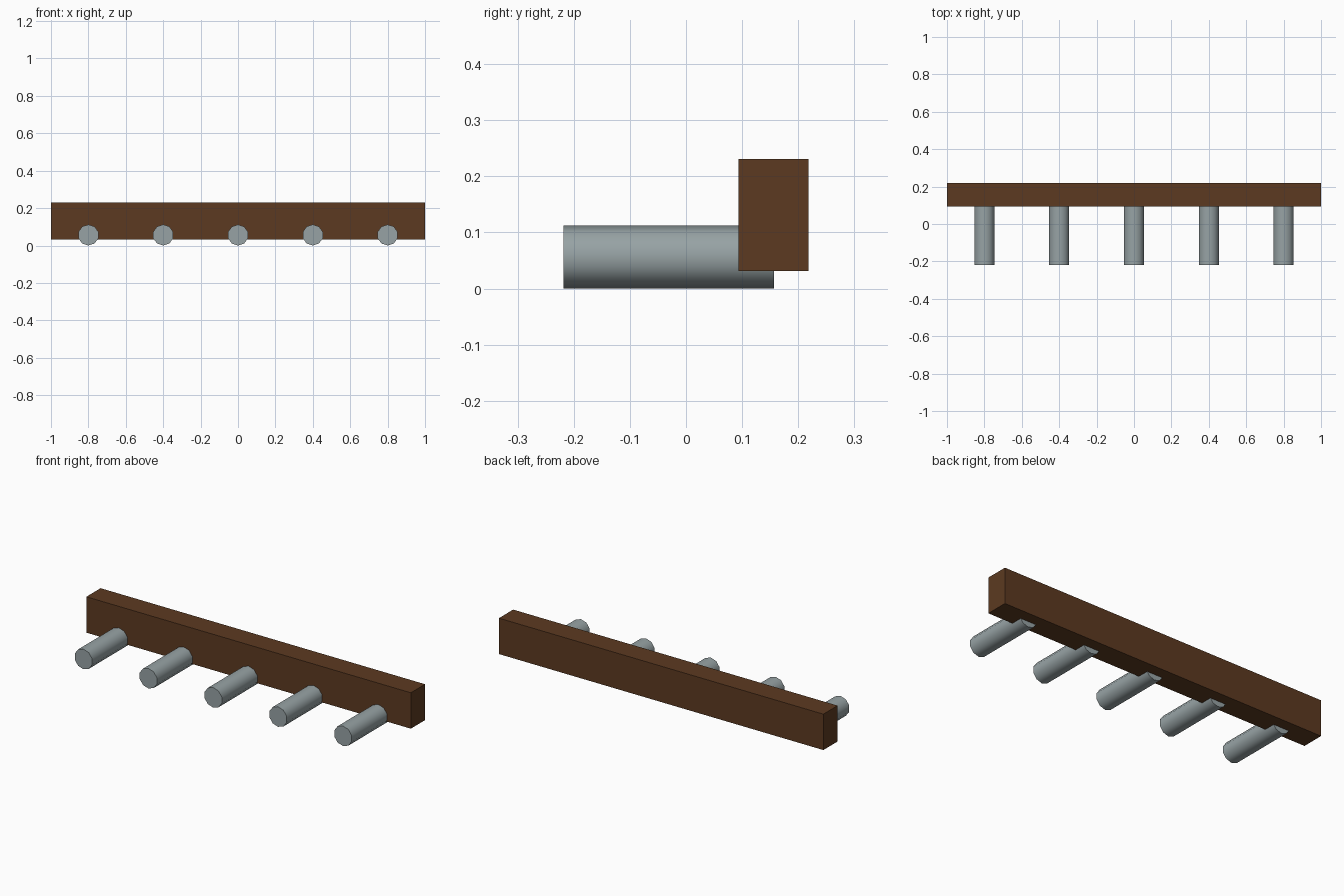
import bpy
import math

if "Cube" in bpy.data.objects:
    bpy.data.objects.remove(bpy.data.objects["Cube"], do_unlink=True)


def make_material(name, color):
    mat = bpy.data.materials.new(name)
    mat.use_nodes = True
    mat.diffuse_color = (*color, 1)
    for node in mat.node_tree.nodes:
        if node.type == 'BSDF_PRINCIPLED':
            node.inputs["Base Color"].default_value = (*color, 1)
    return mat


wood = make_material("dark brown wood", (0.107, 0.042, 0.015))
metal = make_material("grey metal", (0.31, 0.365, 0.375))

# Backing board
bpy.ops.mesh.primitive_cube_add(size=1, location=(0, 0.156, 0.131))
board = bpy.context.object
board.name = "board"
board.scale = (2, 0.125, 0.2)
bpy.ops.object.transform_apply(location=False, rotation=False, scale=True)
board.data.materials.append(wood)

# Row of pegs, set partly into the underside of the board
peg_radius, peg_length, spacing = 0.056, 0.375, 0.4
for i in range(5):
    bpy.ops.mesh.primitive_cylinder_add(
        vertices=10, radius=peg_radius, depth=peg_length,
        location=((i - 2) * spacing, -0.031, peg_radius),
        rotation=(math.pi / 2, 0, 0))
    peg = bpy.context.object
    peg.name = f"peg_{i + 1}"
    peg.data.materials.append(metal)
    bpy.ops.object.shade_smooth_by_angle(angle=math.radians(50))
